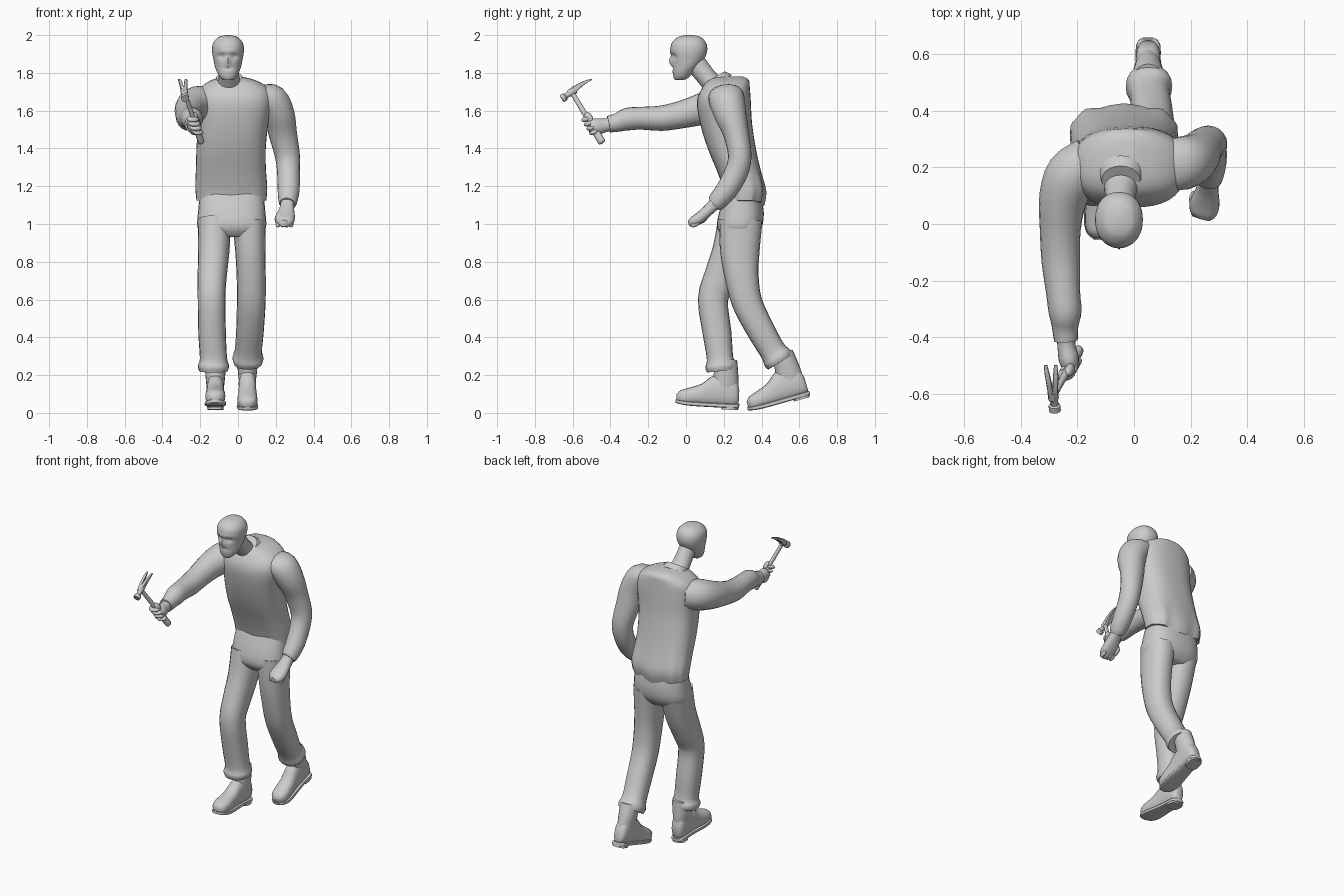
import bpy, bmesh, math
from mathutils import Vector


def finish(bm, name, angle=50):
    bmesh.ops.recalc_face_normals(bm, faces=bm.faces)
    me = bpy.data.meshes.new(name)
    bm.to_mesh(me)
    bm.free()
    ob = bpy.data.objects.new(name, me)
    bpy.context.collection.objects.link(ob)
    bpy.ops.object.select_all(action='DESELECT')
    ob.select_set(True)
    bpy.context.view_layer.objects.active = ob
    bpy.ops.object.shade_smooth_by_angle(angle=math.radians(angle))
    return ob


def spline(rows, steps):
    """Catmull-Rom interpolation of ring rows."""
    out = []
    n = len(rows)
    for i in range(n - 1):
        p = [rows[max(i - 1, 0)], rows[i], rows[i + 1], rows[min(i + 2, n - 1)]]
        for s in range(steps):
            t = s / steps
            out.append([0.5 * (2 * b + (c - a) * t + (2 * a - 5 * b + 4 * c - d) * t * t
                        + (3 * b - a - 3 * c + d) * t ** 3) for a, b, c, d in zip(*p)])
    return out + [list(rows[-1])]


def loft(name, rows, axis=None, sides=20, steps=3, power=2.0, deform=None, angle=50):
    """Skin rings (x, y, z, half width, half depth); axis=None follows the path."""
    rows = spline(rows, steps) if steps > 1 else rows
    bm = bmesh.new()
    rings = []
    for i, (x, y, z, ru, rv) in enumerate(rows):
        a, b = rows[max(i - 1, 0)], rows[min(i + 1, len(rows) - 1)]
        t = Vector(axis) if axis else (Vector(b[:3]) - Vector(a[:3])).normalized()
        u = (Vector((1, 0, 0)) - t * t.x).normalized()
        v = t.cross(u)
        ring = []
        for k in range(sides):
            th = 2 * math.pi * k / sides
            c, s = math.cos(th), math.sin(th)
            c = math.copysign(abs(c) ** (2 / power), c)
            s = math.copysign(abs(s) ** (2 / power), s)
            p = Vector((x, y, z)) + u * ru * c + v * rv * s
            ring.append(bm.verts.new(deform(p, th) if deform else p))
        rings.append(ring)
    for r, q in zip(rings, rings[1:]):
        for k in range(sides):
            bm.faces.new((r[k], r[k - 1], q[k - 1], q[k]))
    bm.faces.new(rings[0])
    bm.faces.new(rings[-1])
    return finish(bm, name, angle)


def slabs(rows):
    """(z, x0, x1, y0, y1) extents to ring rows."""
    return [((a + b) / 2, (c + d) / 2, z, (b - a) / 2, (d - c) / 2) for z, a, b, c, d in rows]


def blob(name, loc, scale, rot=(0, 0, 0)):
    bm = bmesh.new()
    bmesh.ops.create_uvsphere(bm, u_segments=12, v_segments=8, radius=1)
    ob = finish(bm, name)
    ob.location, ob.scale, ob.rotation_euler = loc, scale, rot
    return ob


# Shirt body with rippled hem
def hem_folds(p, th):
    if p.z < 1.35:
        k = (1.35 - p.z) / 0.25
        p.y += 0.008 * k * math.sin(9 * th) * (1 if p.y > 0.3 else 0.3)
        p.z += 0.03 * k * abs(p.x + 0.035) / 0.19
    return p


loft("shirt", slabs([
    (1.095, -.22, .15, .225, .405), (1.17, -.226, .155, .205, .42), (1.28, -.223, .148, .165, .395),
    (1.40, -.22, .147, .115, .37), (1.53, -.213, .16, .075, .35), (1.65, -.215, .18, .058, .343),
    (1.72, -.20, .16, .085, .338), (1.762, -.14, .09, .12, .332), (1.782, -.08, .01, .17, .30)]),
    axis=(0, 0, 1), sides=36, power=2.6, deform=hem_folds)

# Trousers
loft("trouser_seat", slabs([
    (1.17, -.20, .135, .215, .395), (1.06, -.212, .145, .175, .412), (.98, -.214, .148, .165, .40),
    (.93, -.17, .11, .20, .36)]), axis=(0, 0, 1), sides=28, power=2.5)
loft("front_trouser_leg", [
    (-.125, .28, 1.02, .088, .11), (-.128, .24, .86, .083, .10), (-.137, .185, .72, .077, .09),
    (-.14, .143, .60, .073, .08), (-.137, .165, .42, .073, .076), (-.13, .18, .29, .072, .07),
    (-.13, .184, .25, .083, .082), (-.13, .187, .222, .076, .076)], power=2.3)
loft("back_trouser_leg", [
    (.058, .29, 1.02, .088, .115), (.065, .285, .86, .08, .105), (.07, .295, .72, .077, .09),
    (.07, .325, .58, .076, .08), (.063, .40, .43, .073, .074), (.055, .458, .33, .072, .07),
    (.053, .483, .292, .082, .08), (.053, .498, .268, .076, .074)], power=2.3)


# Boots: foot, sole, heel block and ankle shaft
def boot(side, loc, tilt):
    def sections(rows):
        return [(0, y, (a + b) / 2, w, (b - a) / 2) for y, a, b, w in rows]
    parts = [
        loft(side + "_boot_foot", sections([
            (0, .03, .10, .022), (-.02, .012, .15, .04), (-.08, .008, .185, .046),
            (-.15, .008, .165, .046), (-.20, .008, .125, .049), (-.27, .008, .098, .053),
            (-.31, .012, .084, .044), (-.33, .03, .062, .02)]), axis=(0, 1, 0), power=2.4),
        loft(side + "_boot_sole", sections([
            (.004, .004, .026, .02), (-.02, .003, .026, .043), (-.12, .003, .026, .044),
            (-.25, .004, .027, .057), (-.31, .01, .03, .047), (-.335, .017, .034, .018)]),
            axis=(0, 1, 0), power=5, sides=16),
        loft(side + "_boot_heel", [(0, -.045, -.006, .042, .043), (0, -.045, .015, .042, .043)],
             axis=(0, 0, 1), steps=1, power=3),
        loft(side + "_boot_shaft", [
            (0, -.075, .08, .042, .07), (0, -.075, .15, .05, .068), (0, -.075, .21, .055, .062),
            (0, -.08, .26, .056, .06)], axis=(0, 0, 1))]
    for ob in parts:
        ob.location = loc
        ob.rotation_euler.x = math.radians(tilt)


boot("front", (-.12, .277, .02), -3)
boot("back", (.05, .655, .09), 16)

# Neck and head, with eye hollows, nose and jaw pressed into the mask
loft("neck", [(-.045, .17, 1.71, .07, .06), (-.047, .115, 1.77, .056, .052),
              (-.05, .06, 1.84, .05, .054), (-.052, .02, 1.89, .05, .05)])
loft("collar", [(-.045, .175, 1.745, .085, .08), (-.046, .155, 1.775, .068, .06)], steps=2)


def face(p, th):
    if p.y < 0.01:
        x, z = p.x + .053, p.z
        g = lambda cx, cz, sx, sz: math.exp(-((x - cx) / sx) ** 2 - ((z - cz) / sz) ** 2)
        p.y += .016 * (g(.034, 1.888, .02, .014) + g(-.034, 1.888, .02, .014))
        p.y += .007 * g(0, 1.825, .03, .008) + .008 * (g(.06, 1.835, .02, .03) + g(-.06, 1.835, .02, .03))
        p.y -= .016 * g(0, 1.862, .011, .022) + .004 * g(0, 1.915, .05, .012)
    return p


loft("head", slabs([
    (1.762, -.078, -.028, -.058, -.01), (1.78, -.098, -.008, -.067, .02), (1.825, -.12, .014, -.073, .06),
    (1.87, -.13, .024, -.075, .095), (1.915, -.137, .031, -.082, .112), (1.955, -.133, .027, -.077, .108),
    (1.985, -.11, .004, -.05, .085), (1.996, -.085, -.021, -.022, .058), (2.0, -.06, -.046, .005, .03)]),
    axis=(0, 0, 1), sides=40, steps=5, power=2.2, deform=face)

# Raised arm holding the hammer
loft("raised_sleeve", [
    (-.15, .24, 1.645, .075, .085), (-.215, .175, 1.635, .095, .095), (-.25, .09, 1.61, .085, .085),
    (-.26, -.02, 1.58, .072, .073), (-.258, -.13, 1.56, .068, .067), (-.25, -.24, 1.56, .06, .06),
    (-.243, -.31, 1.555, .058, .06), (-.243, -.36, 1.538, .047, .05), (-.24, -.41, 1.528, .042, .044)])
loft("raised_hand", [(-.24, -.39, 1.53, .034, .036), (-.238, -.43, 1.522, .032, .036),
                     (-.23, -.475, 1.515, .036, .045), (-.225, -.51, 1.515, .027, .036)])

# Lowered arm
loft("lowered_sleeve", [
    (.12, .21, 1.69, .05, .09), (.175, .215, 1.66, .085, .095), (.217, .235, 1.58, .083, .085),
    (.237, .265, 1.48, .075, .068), (.262, .285, 1.36, .066, .062), (.267, .265, 1.27, .06, .062),
    (.268, .215, 1.18, .058, .058), (.264, .165, 1.12, .05, .05), (.262, .15, 1.105, .042, .042)])
loft("lowered_hand", [(.262, .16, 1.115, .035, .034), (.258, .12, 1.075, .04, .03),
                      (.25, .075, 1.035, .052, .03), (.245, .04, 1.012, .048, .028),
                      (.24, .02, 1.005, .03, .018)], power=2.4)
blob("lowered_thumb", (.21, .085, 1.025), (.016, .035, .02), (.6, 0, 0))
for i in range(4):
    blob("lowered_finger", (.212 + .023 * i, .05, .999), (.013, .028, .014), (.4, 0, 0))

# Hammer: handle, gripping fingers, head and split claw
base, top = Vector((-.193, -.443, 1.43)), Vector((-.284, -.606, 1.70))
loft("hammer_handle", [(*base.lerp(top, t), r, r * 1.15) for t, r in
                       ((0, .013), (.05, .018), (.4, .015), (.6, .012), (1, .011))], sides=12)
for i in range(4):
    p = base.lerp(top, .21 + .085 * i)
    blob("gripping_finger", p + Vector((-.004, -.012, 0)), (.034, .024, .014), (.5, 0, .3))
blob("gripping_thumb", base.lerp(top, .5) + Vector((.012, .01, 0)), (.016, .02, .032), (.5, -.3, 0))
loft("hammer_head", [(-.279, -.658, 1.663, .021, .021), (-.28, -.64, 1.674, .021, .021),
                     (-.28, -.636, 1.677, .014, .014), (-.282, -.622, 1.687, .014, .014),
                     (-.284, -.615, 1.692, .019, .021), (-.286, -.588, 1.711, .019, .021)],
     steps=1, sides=12, angle=35)
for s in (-1, 1):
    loft("hammer_claw", [(-.286 + s * .007, -.598, 1.705, .011, .018), (-.288 + s * .011, -.565, 1.732, .010, .013),
                         (-.291 + s * .015, -.53, 1.753, .009, .008), (-.294 + s * .018, -.498, 1.766, .006, .003)],
         sides=8, power=3)
